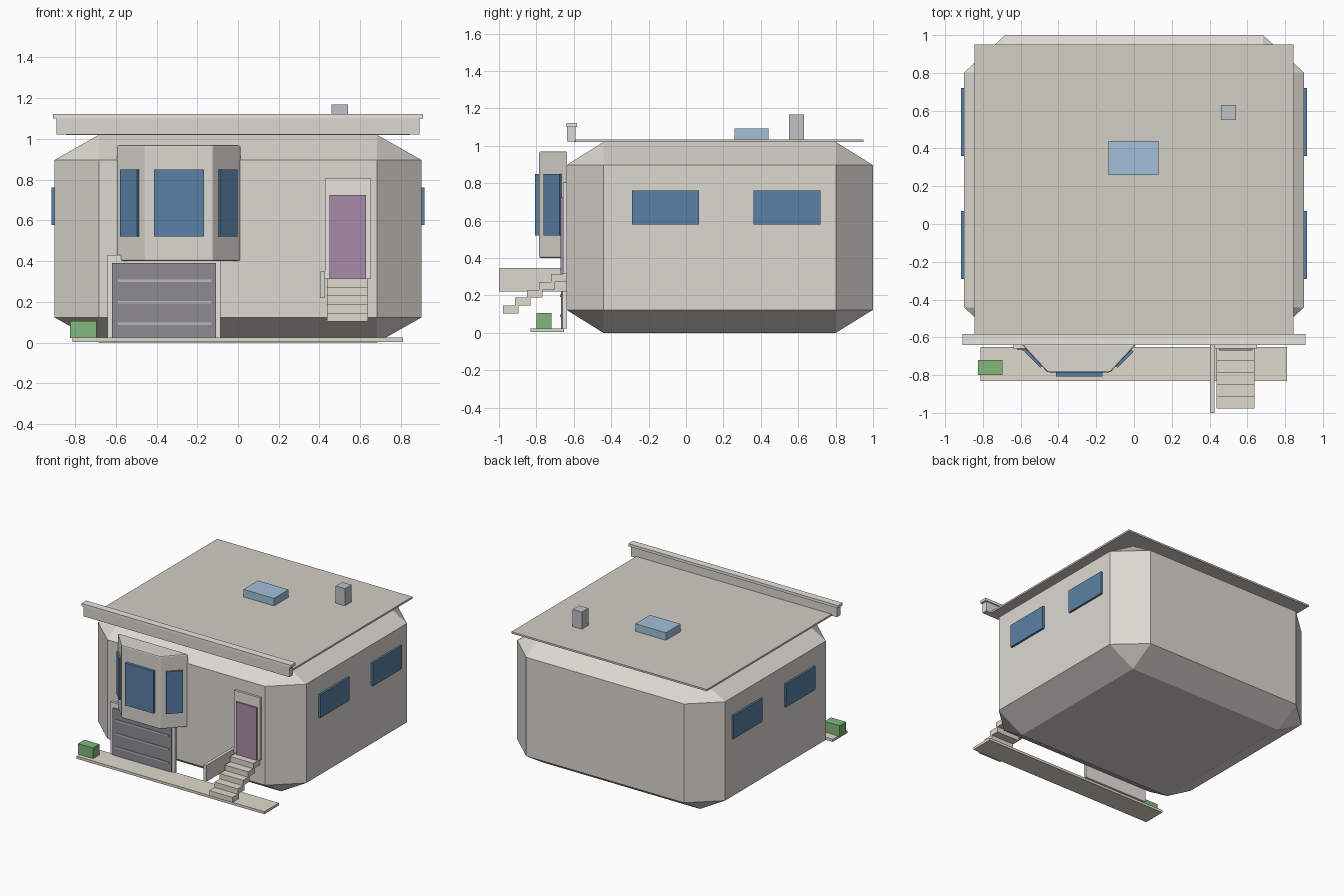
import bpy, bmesh
from math import pi
from mathutils import Matrix, Vector

if "Cube" in bpy.data.objects:
    bpy.data.objects.remove(bpy.data.objects["Cube"])


def mat(name, r, g, b):
    m = bpy.data.materials.new(name)
    m.diffuse_color = (r, g, b, 1)
    m.use_nodes = True
    m.node_tree.nodes["Principled BSDF"].inputs["Base Color"].default_value = m.diffuse_color
    return m


WALL = mat("wall", 0.72, 0.69, 0.64)
TRIM = mat("trim", 0.80, 0.78, 0.74)
ROOF = mat("roof", 0.65, 0.62, 0.56)
STONE = mat("stone", 0.74, 0.70, 0.61)
GLASS = mat("glass", 0.10, 0.22, 0.38)
SKY = mat("skylight_glass", 0.36, 0.53, 0.70)
METAL = mat("vent_metal", 0.52, 0.55, 0.57)
GATE = mat("garage_grey", 0.27, 0.26, 0.29)
SLAT = mat("slat_grey", 0.50, 0.50, 0.54)
PURPLE = mat("door_purple", 0.40, 0.26, 0.40)
GREEN = mat("leaf_green", 0.22, 0.48, 0.20)


def finish(name, bm, material):
    bmesh.ops.recalc_face_normals(bm, faces=bm.faces)
    me = bpy.data.meshes.new(name)
    bm.to_mesh(me)
    bm.free()
    me.materials.append(material)
    ob = bpy.data.objects.new(name, me)
    bpy.context.collection.objects.link(ob)
    return ob


def box(name, x, y, z, material, bevel=0, turn=0):
    """Box from axis ranges; bevel is a fraction of each side."""
    bm = bmesh.new()
    bmesh.ops.create_cube(bm, size=1)
    if bevel:
        bmesh.ops.bevel(bm, geom=bm.edges[:], offset=bevel, segments=1,
                        affect='EDGES', profile=0.5)
    size = [r[1] - r[0] for r in (x, y, z)]
    centre = Vector([(r[0] + r[1]) / 2 for r in (x, y, z)])
    bm.transform(Matrix.Translation(centre) @ Matrix.Rotation(turn, 4, 'Z')
                 @ Matrix.Diagonal((*size, 1)))
    return finish(name, bm, material)


# House body: a box with every edge cut off
box("house_body", (-0.9, 0.9), (-0.64, 1.0), (0, 1.02), WALL, bevel=0.121)

# Roof slab, parapet, skylight and vent
box("roof_slab", (-0.845, 0.845), (-0.60, 0.95), (1.02, 1.034), ROOF)
box("parapet", (-0.89, 0.89), (-0.635, -0.592), (1.022, 1.103), WALL)
box("parapet_cap", (-0.907, 0.907), (-0.64, -0.583), (1.1, 1.121), TRIM)
box("skylight", (-0.135, 0.13), (0.26, 0.44), (1.03, 1.093), SKY)
box("roof_vent", (0.46, 0.54), (0.55, 0.63), (1.03, 1.168), METAL)

# Two windows on each side wall
for side, s in (("right", 1), ("left", -1)):
    for place, y0 in (("front", -0.29), ("back", 0.36)):
        box(f"{side}_{place}_window", sorted((s * 0.895, s * 0.916)),
            (y0, y0 + 0.36), (0.578, 0.76), GLASS)

# Bay: trapezoid plan pushed up, slightly softened edges
plan = [(-0.597, -0.635), (-0.458, -0.785), (-0.125, -0.785), (0.014, -0.635)]
bm = bmesh.new()
face = bm.faces.new([bm.verts.new((x, y, 0.4)) for x, y in plan])
up = bmesh.ops.extrude_face_region(bm, geom=[face])["geom"]
bmesh.ops.translate(bm, vec=(0, 0, 0.57),
                    verts=[v for v in up if isinstance(v, bmesh.types.BMVert)])
bay = finish("bay", bm, WALL)
bev = bay.modifiers.new("soft_edges", 'BEVEL')
bev.width = 0.008
bev.segments = 2

# Bay windows
box("bay_front_window", (-0.413, -0.168), (-0.807, -0.78), (0.52, 0.85), GLASS)
for side, s in (("right", 1), ("left", -1)):
    cx = -0.291 + s * 0.239
    box(f"bay_{side}_window", (cx - 0.06, cx + 0.06), (-0.722, -0.702),
        (0.52, 0.85), GLASS, turn=s * pi / 4)

# Garage door with slats
box("garage_frame", (-0.64, -0.085), (-0.66, -0.636), (0.022, 0.43), TRIM)
box("garage_door", (-0.618, -0.108), (-0.668, -0.655), (0.022, 0.39), GATE)
for i in range(3):
    z = 0.092 + i * 0.106
    box(f"garage_slat_{i + 1}", (-0.59, -0.13), (-0.673, -0.665),
        (z - 0.006, z + 0.006), SLAT)

# Entrance door, steps and side wall
box("door_frame", (0.427, 0.652), (-0.658, -0.636), (0.315, 0.805), TRIM)
box("entrance_door", (0.45, 0.628), (-0.67, -0.655), (0.315, 0.725), PURPLE)
for i in range(5):
    y, z = -0.978 + i * 0.064, 0.104 + i * 0.042
    box(f"step_{i + 1}", (0.437, 0.638), (y, y + 0.082), (z, z + 0.042), STONE)
box("step_side_wall", (0.402, 0.427), (-1.0, -0.637), (0.22, 0.348), WALL)

# Path and planter
box("path", (-0.813, 0.81), (-0.832, -0.652), (0.004, 0.024), STONE)
box("bush", (-0.825, -0.695), (-0.8, -0.72), (0.022, 0.107), GREEN)
